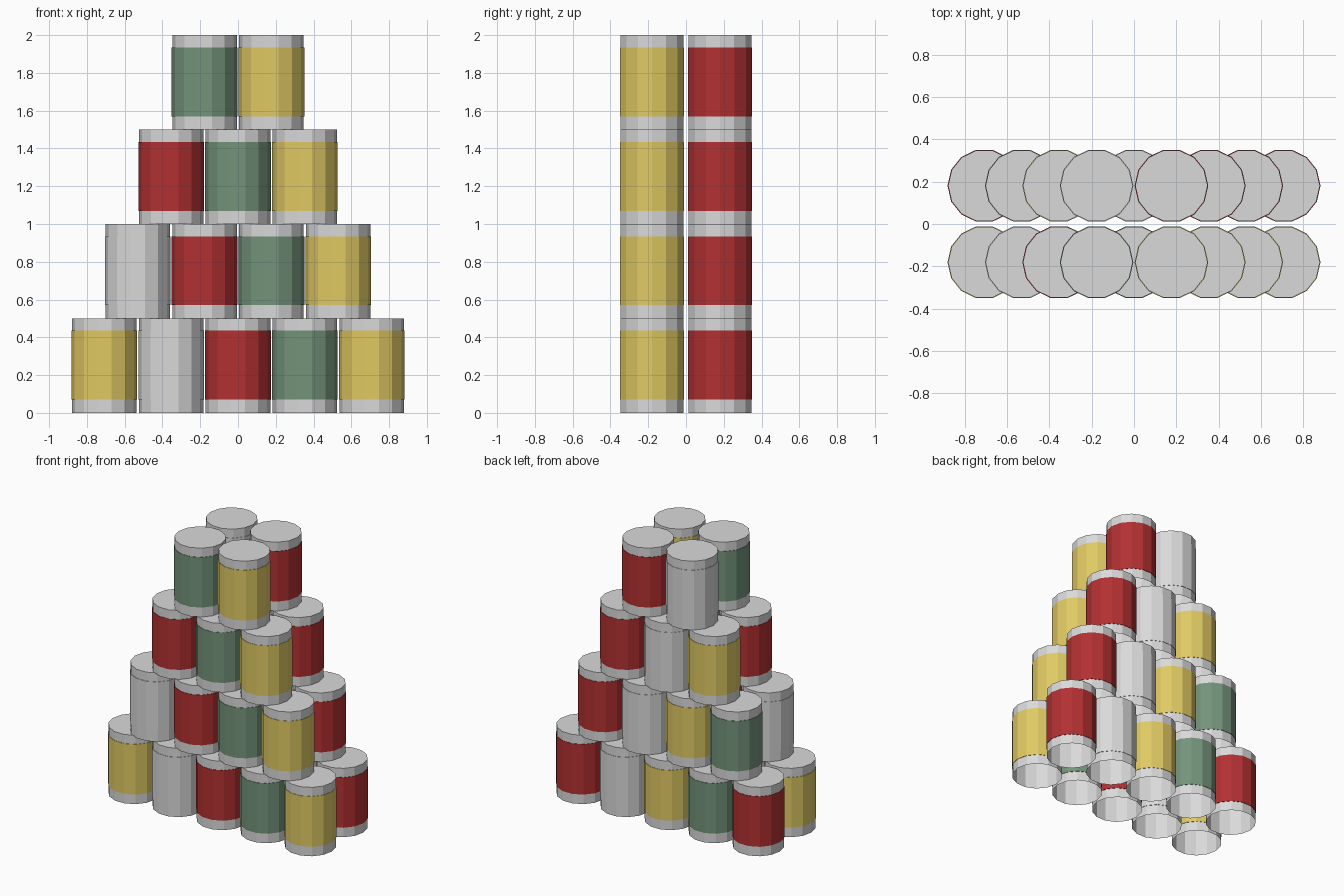
import bpy
import bmesh
from math import cos, sin, tau

SIDES = 14
CAN_R, LABEL_R = 0.171, 0.174
CAN_H, LABEL_LOW, LABEL_HIGH = 0.5, 0.07, 0.435
PITCH, DEPTH = 0.354, 0.181

cube = bpy.data.objects.get("Cube")
if cube:
    bpy.data.objects.remove(cube)


def material(name, colour):
    mat = bpy.data.materials.new(name)
    mat.use_nodes = True
    mat.diffuse_color = (*colour, 1)
    mat.node_tree.nodes["Principled BSDF"].inputs["Base Color"].default_value = (*colour, 1)
    return mat


materials = {
    "grey": material("light grey metal", (0.70, 0.70, 0.70)),
    "red": material("red label", (0.45, 0.03, 0.032)),
    "green": material("green label", (0.178, 0.296, 0.198)),
    "yellow": material("yellow label", (0.75, 0.59, 0.127)),
}


def ring(bm, radius, z):
    return [bm.verts.new((radius * cos(tau * i / SIDES), radius * sin(tau * i / SIDES), z))
            for i in range(SIDES)]


def shell(name, profile, mat, capped=False):
    """Faceted tube through (radius, height) pairs, open below."""
    bm = bmesh.new()
    rings = [ring(bm, r, z) for r, z in profile]
    for low, high in zip(rings, rings[1:]):
        for i in range(SIDES):
            j = (i + 1) % SIDES
            bm.faces.new((low[i], low[j], high[j], high[i]))
    if capped:
        bm.faces.new(rings[-1])
    mesh = bpy.data.meshes.new(name)
    bm.to_mesh(mesh)
    bm.free()
    mesh.materials.append(mat)
    return mesh


# Shared meshes: one tin with a flat lid, one label band per colour
can_mesh = shell("can", [(CAN_R, 0), (CAN_R, CAN_H)], materials["grey"], capped=True)
band = [(CAN_R, LABEL_LOW), (LABEL_R, LABEL_LOW), (LABEL_R, LABEL_HIGH), (CAN_R, LABEL_HIGH)]
labels = {key: shell(key + "_label", band, mat) for key, mat in materials.items()}


def place(name, mesh, location):
    obj = bpy.data.objects.new(name, mesh)
    obj.location = location
    bpy.context.collection.objects.link(obj)


# Two stacked walls of cans; label colours run from the +x end
walls = {
    "front": (-DEPTH, ["yellow", "green", "red", "grey", "yellow"]),
    "back": (DEPTH, ["red", "grey", "yellow", "green", "red"]),
}
for wall, (y, colours) in walls.items():
    for row in range(4):
        count = 5 - row
        for i in range(count):
            location = (((count - 1) / 2 - i) * PITCH, y, row * CAN_H)
            tag = f"{wall}_row{row + 1}_{i + 1}"
            place("can_" + tag, can_mesh, location)
            place("label_" + tag, labels[colours[i]], location)
